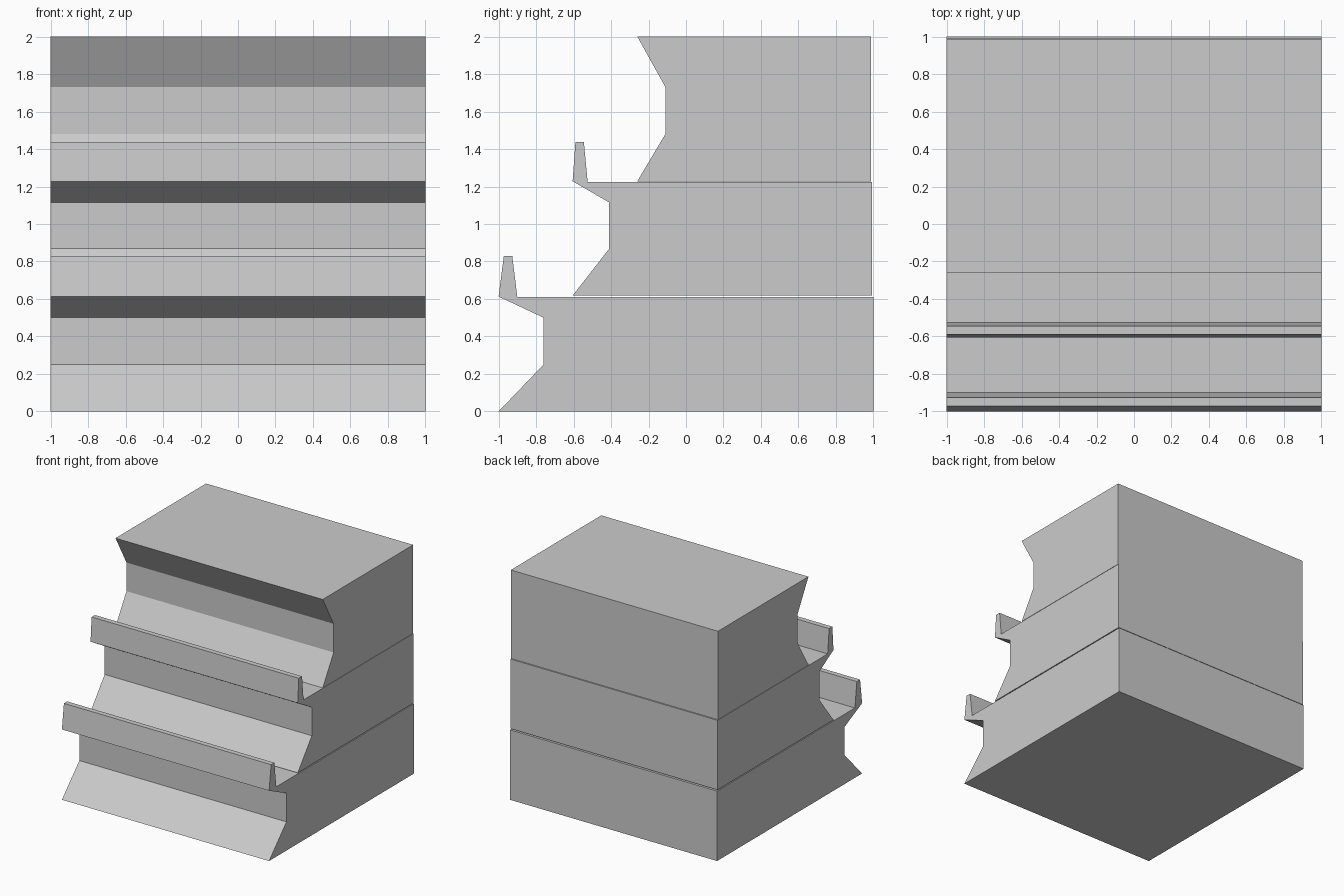
import bpy, bmesh

if "Cube" in bpy.data.objects:
    bpy.data.objects.remove(bpy.data.objects["Cube"])

HALF_WIDTH = 1.0


def extruded_profile(name, profile):
    """Sweep a closed (y, z) side profile across the full width."""
    bm = bmesh.new()
    verts = [bm.verts.new((-HALF_WIDTH, y, z)) for y, z in profile]
    face = bm.faces.new(verts)
    swept = bmesh.ops.extrude_face_region(bm, geom=[face])["geom"]
    moved = [g for g in swept if isinstance(g, bmesh.types.BMVert)]
    bmesh.ops.translate(bm, verts=moved, vec=(2 * HALF_WIDTH, 0, 0))
    bmesh.ops.recalc_face_normals(bm, faces=bm.faces[:])
    mesh = bpy.data.meshes.new(name)
    bm.to_mesh(mesh)
    bm.free()
    obj = bpy.data.objects.new(name, mesh)
    bpy.context.collection.objects.link(obj)
    return obj


def lipped_tier(name, front, recess, back, z0, top, lip_base, lip_top):
    """Tier with a recessed front and an upright lip along its top edge."""
    extruded_profile(name, [
        (front, z0), (back, z0), (back, top),
        (lip_base, top), (lip_top[1], lip_top[2]), (lip_top[0], lip_top[2]),
        (front, top + 0.003), (recess, top - 0.11), (recess, z0 + 0.25),
    ])


# Two lower tiers with lips
lipped_tier("lower_tier", -1.0, -0.76, 1.0, 0.0, 0.61, -0.90, (-0.972, -0.927, 0.83))
lipped_tier("middle_tier", -0.605, -0.41, 0.993, 0.618, 1.225, -0.525, (-0.59, -0.545, 1.438))

# Plain top tier with a recessed front
extruded_profile("upper_tier", [
    (-0.26, 1.228), (0.987, 1.228), (0.987, 2.0),
    (-0.26, 2.0), (-0.11, 1.73), (-0.11, 1.48),
])
